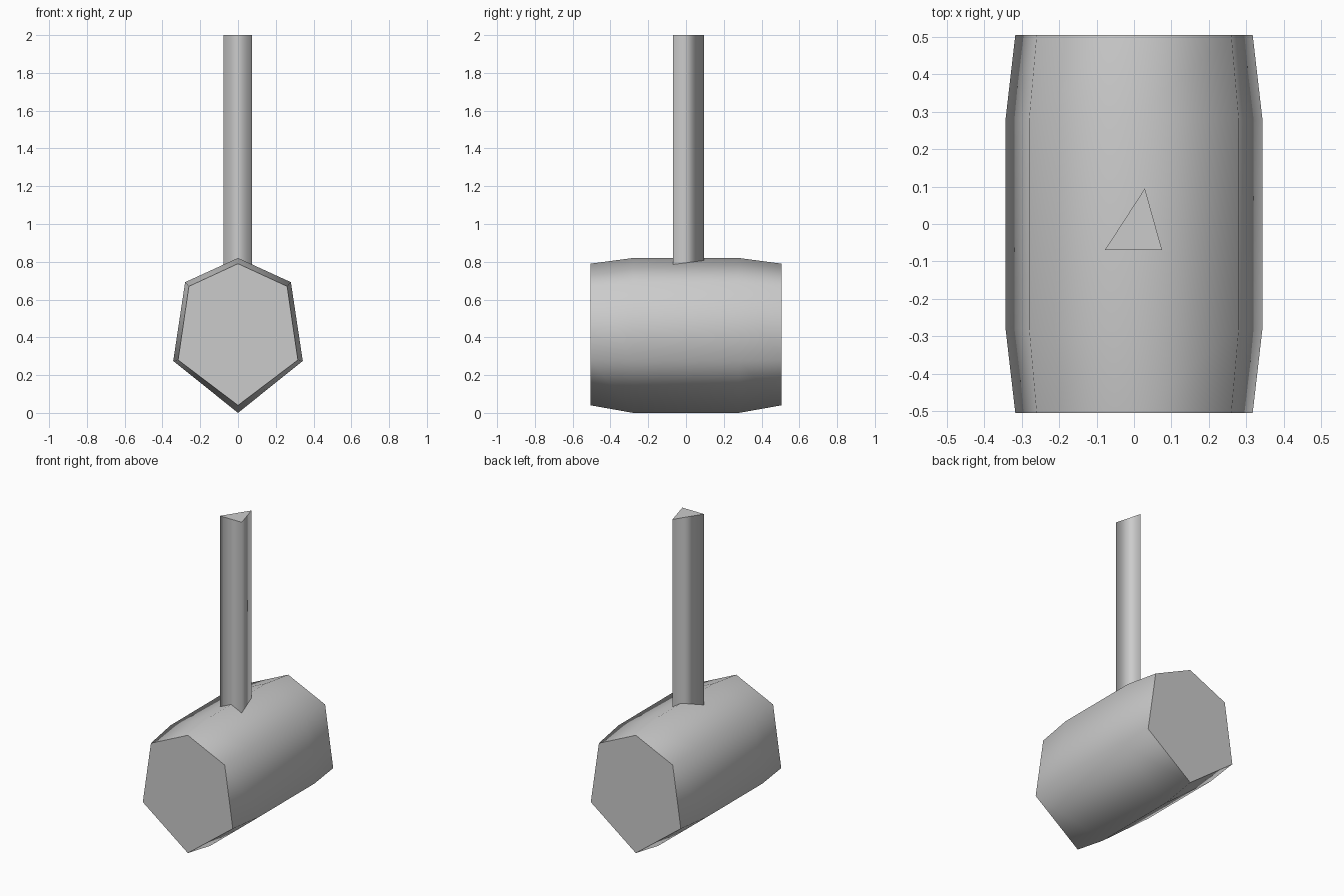
import bpy
import bmesh

cube = bpy.data.objects.get("Cube")
if cube:
    bpy.data.objects.remove(cube, do_unlink=True)

grey = bpy.data.materials.new("plain grey")
grey.use_nodes = True
colour = (0.6, 0.6, 0.6, 1)
grey.diffuse_color = colour
grey.node_tree.nodes["Principled BSDF"].inputs["Base Color"].default_value = colour


def loft(name, rings):
    """Skin a row of matching rings, with smooth sides and flat end caps."""
    bm = bmesh.new()
    loops = [[bm.verts.new(p) for p in ring] for ring in rings]
    for a, b in zip(loops, loops[1:]):
        for i in range(len(a)):
            j = (i + 1) % len(a)
            bm.faces.new((a[i], a[j], b[j], b[i])).smooth = True
    caps = [bm.faces.new(loops[0]), bm.faces.new(loops[-1])]
    bmesh.ops.recalc_face_normals(bm, faces=bm.faces)
    for cap in caps:
        cap.smooth = False
        for edge in cap.edges:
            edge.smooth = False
    mesh = bpy.data.meshes.new(name)
    bm.to_mesh(mesh)
    bm.free()
    mesh.materials.append(grey)
    obj = bpy.data.objects.new(name, mesh)
    bpy.context.collection.objects.link(obj)
    return obj


def pentagon(y, top, shoulder, hip, bottom):
    """Five-sided section, symmetric about x = 0."""
    (sx, sz), (hx, hz) = shoulder, hip
    return [(0, y, top), (sx, y, sz), (hx, y, hz),
            (0, y, bottom), (-hx, y, hz), (-sx, y, sz)][:6]


# Barrel-shaped head, narrower at both striking faces
end = (0.79, (0.26, 0.67), (0.317, 0.28), 0.04)
middle = (0.82, (0.28, 0.692), (0.343, 0.275), 0)
loft("mallet_head", [pentagon(-0.505, *end), pentagon(-0.28, *middle),
                     pentagon(0.28, *middle), pentagon(0.505, *end)])

# Three-sided handle sunk into the head
triangle = [(-0.078, -0.07), (0.075, -0.07), (0.029, 0.095)]
loft("handle", [[(x, y, z) for x, y in triangle] for z in (0.6, 2)])
